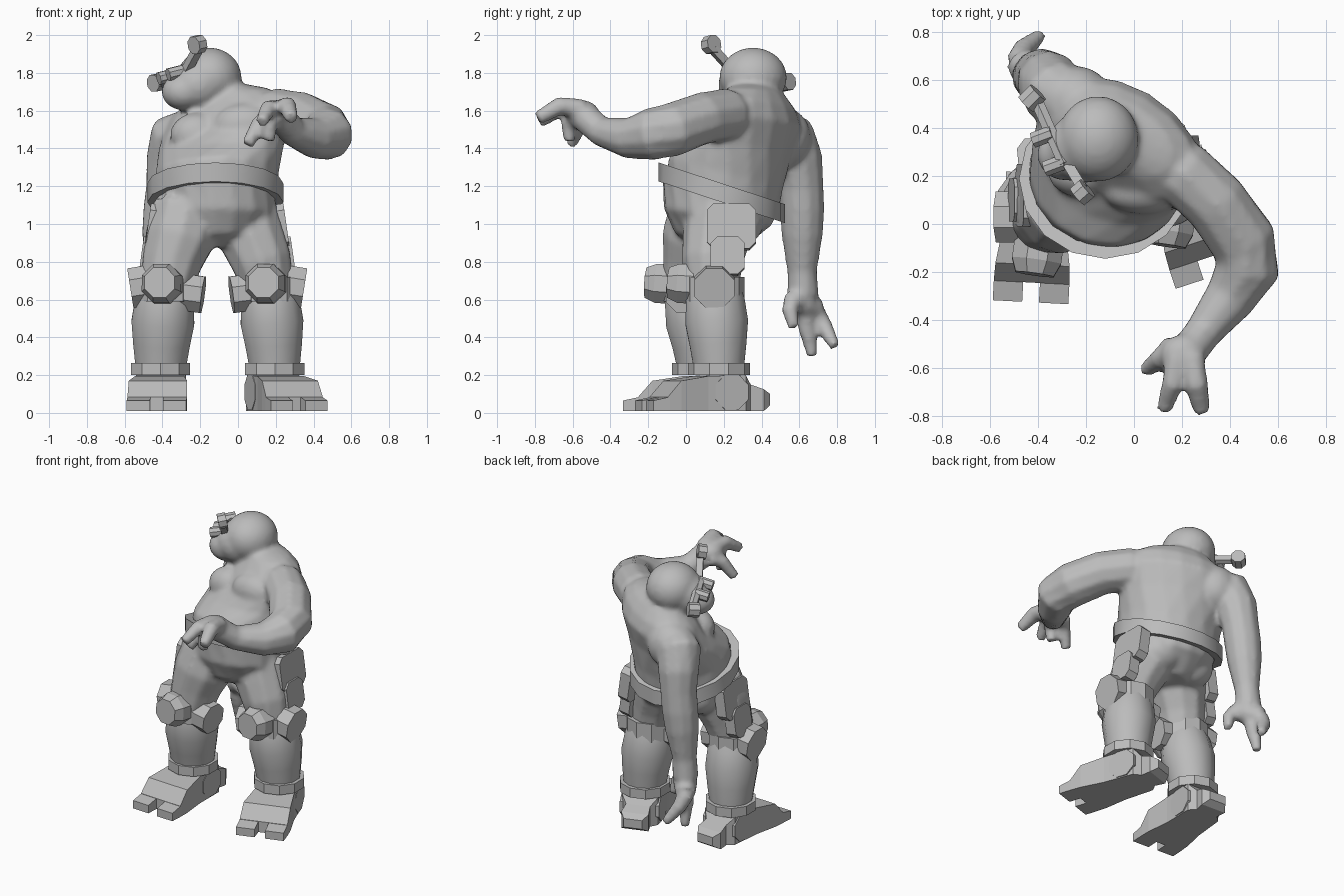
import bpy, bmesh, math
from mathutils import Vector, Matrix

if "Cube" in bpy.data.objects:
    bpy.data.objects.remove(bpy.data.objects["Cube"])

grey = bpy.data.materials.new("plain grey")
grey.use_nodes = True
grey.diffuse_color = (0.5, 0.5, 0.5, 1)
grey.node_tree.nodes["Principled BSDF"].inputs["Base Color"].default_value = (0.5, 0.5, 0.5, 1)


def skin_rings(bm, rings):
    """Bridge equal rings of points into a closed shell."""
    rows = [[bm.verts.new(p) for p in ring] for ring in rings]
    n = len(rows[0])
    for a, b in zip(rows, rows[1:]):
        for i in range(n):
            j = (i + 1) % n
            bm.faces.new((a[i], a[j], b[j], b[i]))
    bm.faces.new(rows[0][::-1])
    bm.faces.new(rows[-1])


def tube(bm, path, n=10):
    """Round limb through points (x, y, z, radius)."""
    pts = [Vector(p[:3]) for p in path]
    whole = (pts[-1] - pts[0]).normalized()
    ref = Vector((0, 1, 0)) if abs(whole.z) > 0.7 else Vector((0, 0, 1))
    rings = []
    for i, p in enumerate(pts):
        t = (pts[min(i + 1, len(pts) - 1)] - pts[max(i - 1, 0)]).normalized()
        u = t.cross(ref).normalized()
        v = t.cross(u)
        angles = [math.tau * (k + 0.5) / n for k in range(n)]
        rings.append([p + path[i][3] * (u * math.cos(a) + v * math.sin(a)) for a in angles])
    skin_rings(bm, rings)


def trunk(bm, sections, n=16):
    """Stacked ovals: centre, half width, half depth, yaw, tilt in x and y."""
    rings = []
    for x, y, z, w, d, yaw, tx, ty in sections:
        turn = Matrix.Rotation(math.radians(yaw), 3, 'Z')
        ring = []
        for k in range(n):
            a = math.tau * k / n
            o = turn @ Vector((w * math.cos(a), d * math.sin(a), 0))
            ring.append(Vector((x, y, z + tx * o.x + ty * o.y)) + o)
        rings.append(ring)
    skin_rings(bm, rings)


def ball(bm, centre, size):
    m = Matrix.Translation(centre) @ Matrix.Diagonal((*size, 1))
    bmesh.ops.create_icosphere(bm, subdivisions=3, radius=1, matrix=m)


def finish(name, bm, smooth=None, organic=False):
    bmesh.ops.recalc_face_normals(bm, faces=bm.faces)
    me = bpy.data.meshes.new(name)
    bm.to_mesh(me)
    bm.free()
    ob = bpy.data.objects.new(name, me)
    bpy.context.collection.objects.link(ob)
    me.materials.append(grey)
    if organic:
        r = ob.modifiers.new("blend", 'REMESH')
        r.mode, r.voxel_size, r.use_smooth_shade = 'VOXEL', 0.016, True
        s = ob.modifiers.new("soften", 'SMOOTH')
        s.factor, s.iterations = 0.5, 6
    elif smooth:
        bpy.ops.object.select_all(action='DESELECT')
        ob.select_set(True)
        bpy.context.view_layer.objects.active = ob
        bpy.ops.object.shade_smooth_by_angle(angle=math.radians(smooth))


def prism(name, p, q, r, n=8, bevel=0):
    """Straight prism; a bevel narrows its far end."""
    p, q = Vector(p), Vector(q)
    path = [(*p, r), (*q, r)]
    if bevel:
        path = [(*p, r), (*p.lerp(q, .6), r), (*q, r - bevel)]
    bm = bmesh.new()
    tube(bm, path, n)
    finish(name, bm)


# Upper body: twisted trunk, chest, shoulder blade, neck, head and both arms
bm = bmesh.new()
trunk(bm, [(-.12, .19, 1.12, .325, .295, -10, 0, -.33),
           (-.11, .21, 1.27, .33, .30, -18, 0, -.28),
           (-.09, .28, 1.40, .35, .265, -27, .05, -.1),
           (-.06, .34, 1.52, .37, .24, -30, .15, 0),
           (-.05, .35, 1.61, .34, .20, -30, .18, 0),
           (-.06, .36, 1.68, .24, .15, -30, .18, 0),
           (-.12, .36, 1.75, .11, .10, -28, 0, 0)])
ball(bm, (.04, .14, 1.52), (.17, .10, .12))
ball(bm, (-.22, .22, 1.47), (.14, .11, .12))
ball(bm, (-.24, .515, 1.46), (.15, .145, .16))
ball(bm, (-.15, .355, 1.775), (.17, .18, .16))
ball(bm, (-.21, .32, 1.735), (.155, .15, .14))
ball(bm, (-.285, .29, 1.70), (.12, .11, .10))
tube(bm, [(.06, .29, 1.56, .12), (.21, .21, 1.58, .14), (.34, .09, 1.56, .14),
          (.455, -.07, 1.50, .145), (.475, -.19, 1.475, .14), (.40, -.31, 1.455, .11),
          (.29, -.45, 1.49, .08), (.23, -.53, 1.56, .08), (.20, -.60, 1.60, .06)])
ball(bm, (.205, -.55, 1.59), (.095, .09, .065))
tube(bm, [(-.24, .48, 1.50, .12), (-.335, .55, 1.46, .14), (-.355, .59, 1.34, .135),
          (-.37, .61, 1.20, .12), (-.385, .615, 1.08, .12), (-.40, .615, .95, .112),
          (-.42, .615, .75, .08), (-.43, .62, .62, .085)])
tube(bm, [(-.37, .565, .61, .06), (-.43, .62, .58, .08), (-.48, .69, .54, .065)])
fingers = [
    [(.24, -.55, 1.61, .055), (.26, -.67, 1.625, .052), (.285, -.785, 1.56, .038)],
    [(.18, -.56, 1.61, .05), (.16, -.67, 1.61, .047), (.125, -.775, 1.54, .035)],
    [(.17, -.50, 1.56, .05), (.11, -.56, 1.53, .045), (.05, -.61, 1.42, .035)],
    [(.20, -.56, 1.58, .05), (.17, -.62, 1.53, .045), (.16, -.62, 1.44, .035)],
    [(-.48, .68, .54, .055), (-.46, .73, .46, .048), (-.39, .79, .35, .03)],
    [(-.44, .63, .56, .055), (-.45, .64, .45, .05), (-.46, .67, .30, .03)],
    [(-.38, .57, .61, .055), (-.32, .55, .54, .045), (-.30, .57, .45, .03)],
]
for finger in fingers:
    tube(bm, finger, 8)
finish("upper_body", bm, organic=True)

# Trousers: hips and thighs
bm = bmesh.new()
trunk(bm, [(-.12, .18, 1.18, .32, .31, -10, 0, -.33),
           (-.11, .17, 1.04, .31, .29, -5, 0, -.15),
           (-.12, .17, .95, .23, .23, 0, 0, 0),
           (-.12, .18, .88, .12, .14, 0, 0, 0)])
tube(bm, [(.03, .18, 1.08, .18), (.075, .16, .92, .18), (.125, .14, .80, .165), (.16, .14, .66, .14)])
tube(bm, [(-.27, .10, 1.08, .19), (-.31, .06, .92, .19), (-.35, .04, .80, .165), (-.38, .02, .66, .145)])
ball(bm, (.01, .28, 1.01), (.15, .13, .13))
ball(bm, (-.25, .26, 1.01), (.15, .13, .13))
finish("trousers", bm, organic=True)

# Tilted belt ring
bm = bmesh.new()
belt = []
for w, d, z in ((.31, .28, 1.115), (.36, .335, 1.115), (.36, .335, 1.215), (.31, .28, 1.215)):
    ring = []
    for k in range(16):
        a = math.tau * k / 16
        ring.append(bm.verts.new((-.12 + w * math.cos(a), .19 + d * math.sin(a),
                                  z - .33 * d * math.sin(a))))
    belt.append(ring)
for s in range(4):
    a, b = belt[s], belt[(s + 1) % 4]
    for k in range(16):
        j = (k + 1) % 16
        bm.faces.new((a[k], a[j], b[j], b[k]))
finish("belt", bm, smooth=35)

# Headset: rod, brow bar and lenses
prism("headset_upper_disc", (-.235, .115, 1.945), (-.195, .15, 1.955), .05)
prism("headset_rod", (-.21, .14, 1.93), (-.27, .24, 1.82), .03, 4)
prism("headset_bar", (-.29, .25, 1.82), (-.40, .50, 1.75), .03, 6)
prism("headset_front_lens", (-.29, .26, 1.81), (-.37, .23, 1.79), .035)
prism("headset_side_lens", (-.34, .38, 1.79), (-.42, .35, 1.77), .035)
prism("headset_lower_disc", (-.45, .50, 1.745), (-.40, .55, 1.755), .048)


def box_loft(name, sections, place):
    """Boot pieces: sections of y, x from, x to, low z, high z."""
    bm = bmesh.new()
    skin_rings(bm, [[place @ Vector(p) for p in
                     ((a, y, lo), (b, y, lo), (b, y, hi), (a, y, hi))]
                    for y, a, b, lo, hi in sections])
    finish(name, bm)


# Lower legs: calf, ankle strap, boot, knee armour and thigh plates
for side, knee, ankle, yaw, s in (("left", (.165, .15), (.195, .175), 18, 1),
                                  ("right", (-.385, .03), (-.41, .09), -3, -1)):
    kx, ky = knee
    ax, ay = ankle
    mid = lambda f: (kx + (ax - kx) * f, ky + (ay - ky) * f)
    bm = bmesh.new()
    tube(bm, [(kx, ky, .72, .12), (*mid(.2), .60, .16), (*mid(.5), .48, .172),
              (*mid(.8), .36, .155), (ax, ay, .22, .135)], 12)
    finish(side + "_calf", bm, smooth=50)
    prism(side + "_ankle_strap", (ax, ay, .20), (ax, ay, .265), .165, 10)

    place = Matrix.Translation((ax, ay, 0)) @ Matrix.Rotation(math.radians(yaw), 4, 'Z')
    box_loft(side + "_boot", [(.265, -.06, .06, .04, .10), (.22, -.09, .09, .01, .125),
                              (.15, -.08, .08, .01, .15), (.11, -.12, .12, .01, .20),
                              (-.10, -.13, .13, .01, .195), (-.26, -.155, .155, .01, .17),
                              (-.335, -.158, .158, .01, .085)], place)
    for part, a, b in (("inner", .035, .158), ("outer", -.158, -.035)):
        box_loft(f"{side}_{part}_toe", [(-.325, a, b, .01, .085), (-.417, a, b, .01, .065)], place)
    prism(side + "_boot_ankle", place @ Vector((-.13, .03, .11)),
          place @ Vector((.13, .03, .11)), .10)

    prism(side + "_knee_cuff", (kx, ky, .59), (kx, ky, .72), .16, 10)
    prism(side + "_knee_pad", (kx - .01, ky - .10, .68), (kx - .03, ky - .24, .69), .112, bevel=.025)
    prism(side + "_outer_knee_disc", (kx + s * .09, ky, .675), (kx + s * .185, ky, .66), .115)
    prism(side + "_inner_knee_disc", (kx - s * .09, ky - .03, .64), (kx - s * .20, ky - .04, .625), .105)
    for part, dx, dy, z, h, w in (("upper", .055, .09, .985, .12, .13),
                                  ("lower", .09, .07, .83, .10, .09)):
        bm = bmesh.new()
        m = (Matrix.Translation((kx + s * dx, ky + dy, z))
             @ Matrix.Rotation(math.radians(-8 * s), 4, 'Y')
             @ Matrix.Diagonal((.075, 2 * w, 2 * h, 1)))
        bmesh.ops.create_cube(bm, size=1, matrix=m)
        bmesh.ops.bevel(bm, geom=[e for e in bm.edges if e.calc_length() < .1],
                        offset=.035, segments=1, affect='EDGES')
        finish(f"{side}_{part}_thigh_plate", bm)
